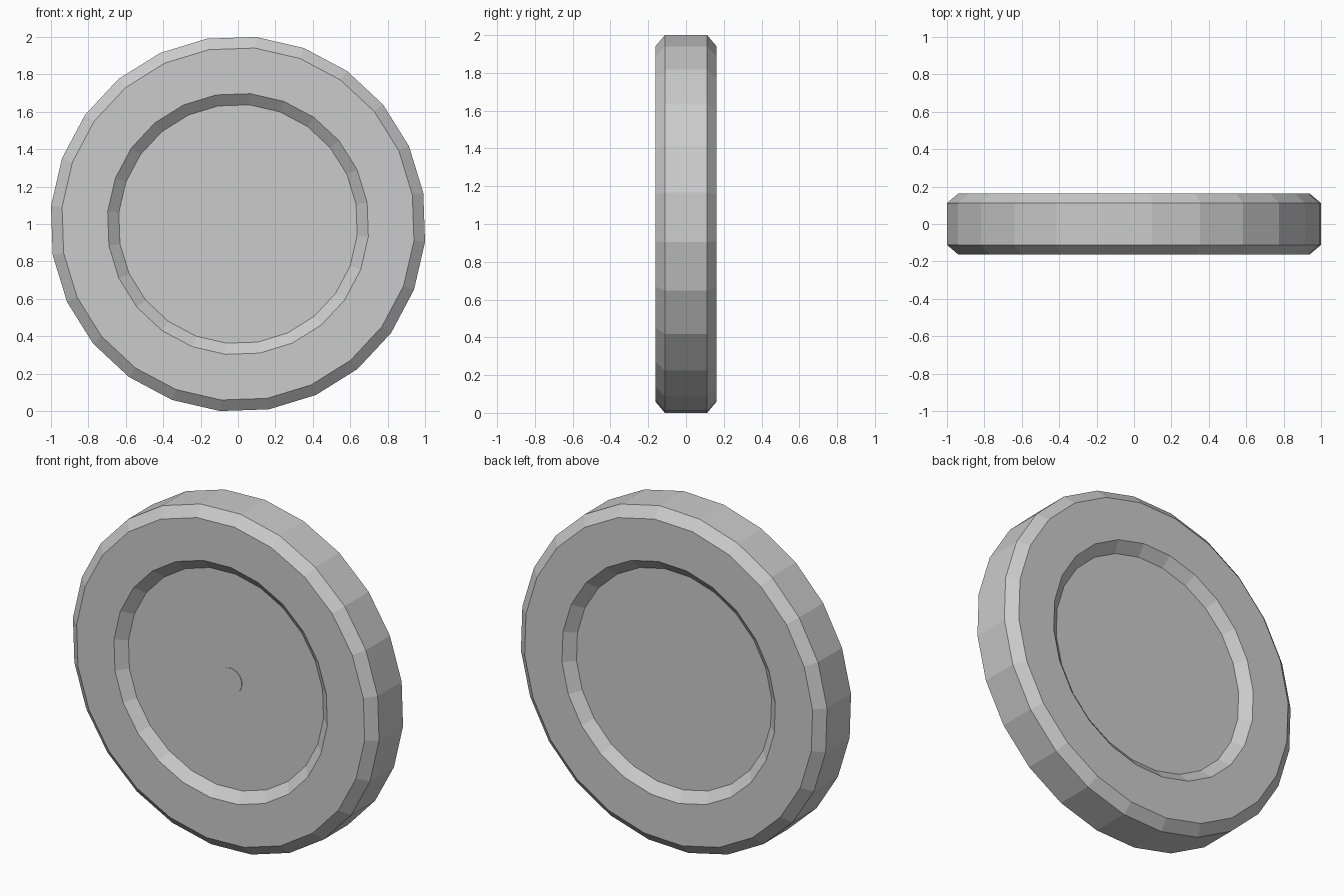
import bpy, bmesh
from math import cos, sin, radians, tau

cube = bpy.data.objects.get("Cube")
if cube:
    bpy.data.objects.remove(cube, do_unlink=True)

grey = bpy.data.materials.new("plain_grey")
grey.use_nodes = True
grey.diffuse_color = (0.6, 0.6, 0.6, 1)
grey.node_tree.nodes["Principled BSDF"].inputs["Base Color"].default_value = (0.6, 0.6, 0.6, 1)

SIDES = 24
PHASE = radians(-5.5)


def lathe(name, profile, sides, phase=0, x=0, closed=False):
    """Turn (radius, y) points about a front-to-back axis; cap open ends."""
    bm = bmesh.new()
    rings = []
    for r, y in profile:
        angles = [phase + tau * i / sides for i in range(sides)]
        rings.append([bm.verts.new((x + r * cos(a), y, 1 + r * sin(a))) for a in angles])
    pairs = list(zip(rings, rings[1:]))
    if closed:
        pairs.append((rings[-1], rings[0]))
    else:
        bm.faces.new(rings[0])
        bm.faces.new(rings[-1])
    for a, b in pairs:
        for i in range(sides):
            j = (i + 1) % sides
            bm.faces.new((a[i], a[j], b[j], b[i]))
    bmesh.ops.recalc_face_normals(bm, faces=bm.faces)
    mesh = bpy.data.meshes.new(name)
    bm.to_mesh(mesh)
    bm.free()
    mesh.materials.append(grey)
    obj = bpy.data.objects.new(name, mesh)
    bpy.context.collection.objects.link(obj)
    return obj


# Tyre: bevelled outside and inside, the same on both faces
half = [(0.64, -0.112), (0.7, -0.162), (0.945, -0.162), (1.0046, -0.112)]
lathe("tyre", half + [(r, -y) for r, y in reversed(half)], SIDES, PHASE, closed=True)

# Recessed plate filling the middle
lathe("hub_plate", [(0.64, -0.112), (0.64, 0.112)], SIDES, PHASE)

# Small round cap on the front, slightly off centre
lathe("hub_cap", [(0.075, -0.115), (0.075, -0.11)], 32, x=0.03)
